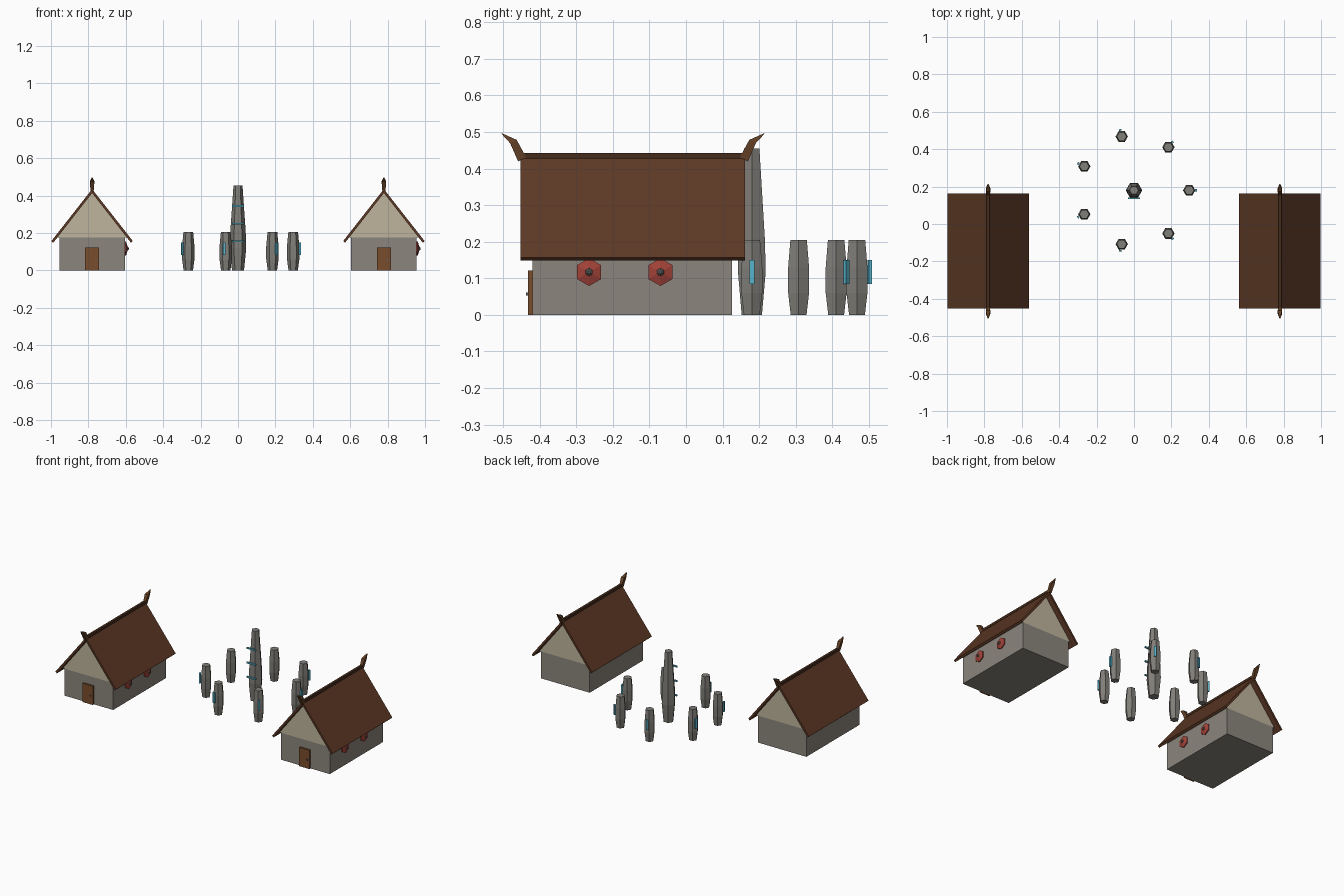
import bpy, bmesh
from math import sin, cos, pi, tau
from mathutils import Matrix, Vector

if "Cube" in bpy.data.objects:
    bpy.data.objects.remove(bpy.data.objects["Cube"])


def material(name, r, g, b):
    m = bpy.data.materials.new(name)
    m.use_nodes = True
    m.diffuse_color = (r, g, b, 1)
    m.node_tree.nodes["Principled BSDF"].inputs["Base Color"].default_value = (r, g, b, 1)
    return m


STONE = material("wall stone", .26, .235, .205)
ROCK = material("standing rock", .22, .21, .19)
PLASTER = material("gable plaster", .52, .46, .34)
ROOF = material("roof brown", .108, .04, .018)
BEAM = material("dark timber", .06, .025, .012)
HORN = material("horn timber", .125, .052, .02)
DOOR = material("door wood", .19, .075, .025)
RED = material("shield red", .36, .055, .04)
IRON = material("iron", .12, .12, .12)
GLOW = material("rune cyan", .09, .45, .6)


def finish(bm, name, mat, loc=(0, 0, 0), turn=0):
    bmesh.ops.recalc_face_normals(bm, faces=bm.faces)
    mesh = bpy.data.meshes.new(name)
    bm.to_mesh(mesh)
    bm.free()
    mesh.materials.append(mat)
    ob = bpy.data.objects.new(name, mesh)
    ob.location = loc
    ob.rotation_euler.z = turn
    bpy.context.scene.collection.objects.link(ob)
    return ob


def box(name, mat, loc, size, turn=0):
    bm = bmesh.new()
    bmesh.ops.create_cube(bm, size=1, matrix=Matrix.Diagonal((*size, 1)))
    return finish(bm, name, mat, loc, turn)


def loft(name, mat, rings, loc=(0, 0, 0)):
    """Skin a list of equal closed rings and cap both ends."""
    bm = bmesh.new()
    rows = [[bm.verts.new(p) for p in ring] for ring in rings]
    n = len(rows[0])
    for a, b in zip(rows, rows[1:]):
        for i in range(n):
            j = (i + 1) % n
            bm.faces.new((a[i], a[j], b[j], b[i]))
    bm.faces.new(rows[0])
    bm.faces.new(rows[-1])
    return finish(bm, name, mat, loc)


def prism_y(name, mat, outline, y0, y1, x):
    """Extrude an x-z outline along y."""
    return loft(name, mat, [[(px, y, pz) for px, pz in outline] for y in (y0, y1)], (x, 0, 0))


def hex_z(name, mat, profile, loc):
    """Six-sided stone from (height, radius) pairs."""
    return loft(name, mat, [[(r * cos(k * tau / 6), r * sin(k * tau / 6), z)
                             for k in range(6)] for z, r in profile], loc)


def hex_x(name, mat, profile, loc):
    """Six-sided disc facing +x from (depth, radius) pairs."""
    return loft(name, mat, [[(d, r * sin(k * tau / 6), r * cos(k * tau / 6))
                             for k in range(6)] for d, r in profile], loc)


def house(side, x):
    mid_y = -.147
    box(side + "_walls", STONE, (x, mid_y, .0875), (.35, .546, .175))
    prism_y(side + "_gable", PLASTER, [(-.187, .175), (.187, .175), (0, .414)],
            -.42, .126, x)
    # Both roof slopes as one folded slab
    prism_y(side + "_roof", ROOF,
            [(0, .435), (.218, .157), (.208, .148), (0, .414), (-.208, .148), (-.218, .157)],
            -.452, .162, x)
    box(side + "_ridge_beam", BEAM, (x, mid_y + .002, .435), (.016, .622, .016))
    # Curved horns at the two ends of the ridge
    for end, y, s in (("front", -.452, -1), ("back", .162, 1)):
        rings = []
        for dy, z, w, h in ((-.004, .425, .008, .011), (.02, .474, .012, .009),
                            (.052, .496, .002, .001)):
            a, b = y + s * (dy - h), y + s * (dy + h)
            rings.append([(-w, a, z + h / 2), (w, a, z + h / 2),
                          (w, b, z - h / 2), (-w, b, z - h / 2)])
        loft(f"{side}_{end}_horn", HORN, rings, (x, 0, 0))
    # Door with knob
    box(side + "_door", DOOR, (x, -.425, .061), (.074, .014, .122))
    box(side + "_door_knob", IRON, (x + .021, -.434, .057), (.008, .008, .008))
    # Shields hung on the wall
    for i, y in enumerate((-.265, -.07)):
        at = (x + .175, y, .117)
        hex_x(f"{side}_shield_{i + 1}", RED, [(0, .038), (.006, .038), (.014, .012)], at)
        hex_x(f"{side}_shield_boss_{i + 1}", IRON, [(.01, .012), (.017, .01), (.021, .004)], at)


house("right_house", -.78)
house("left_house", .78)

# Tall central stone with three glowing bars
centre = Vector((0, .18, 0))
hex_z("central_stone", ROCK, [(0, .032), (.12, .044), (.21, .041), (.455, .024)], centre)
for i, z in enumerate((.157, .25, .345)):
    box(f"central_rune_{i + 1}", GLOW, (0, .138, z), (.066, .009, .009))

# Ring of seven smaller stones, each with an outward rune
for i in range(7):
    a = i * tau / 7
    out = Vector((cos(a), sin(a), 0))
    hex_z(f"ring_stone_{i + 1}", ROCK,
          [(0, .025), (.06, .033), (.13, .033), (.205, .026)], centre + out * .295)
    box(f"ring_rune_{i + 1}", GLOW, centre + out * .331 + Vector((0, 0, .117)),
        (.009, .014, .066), a)
